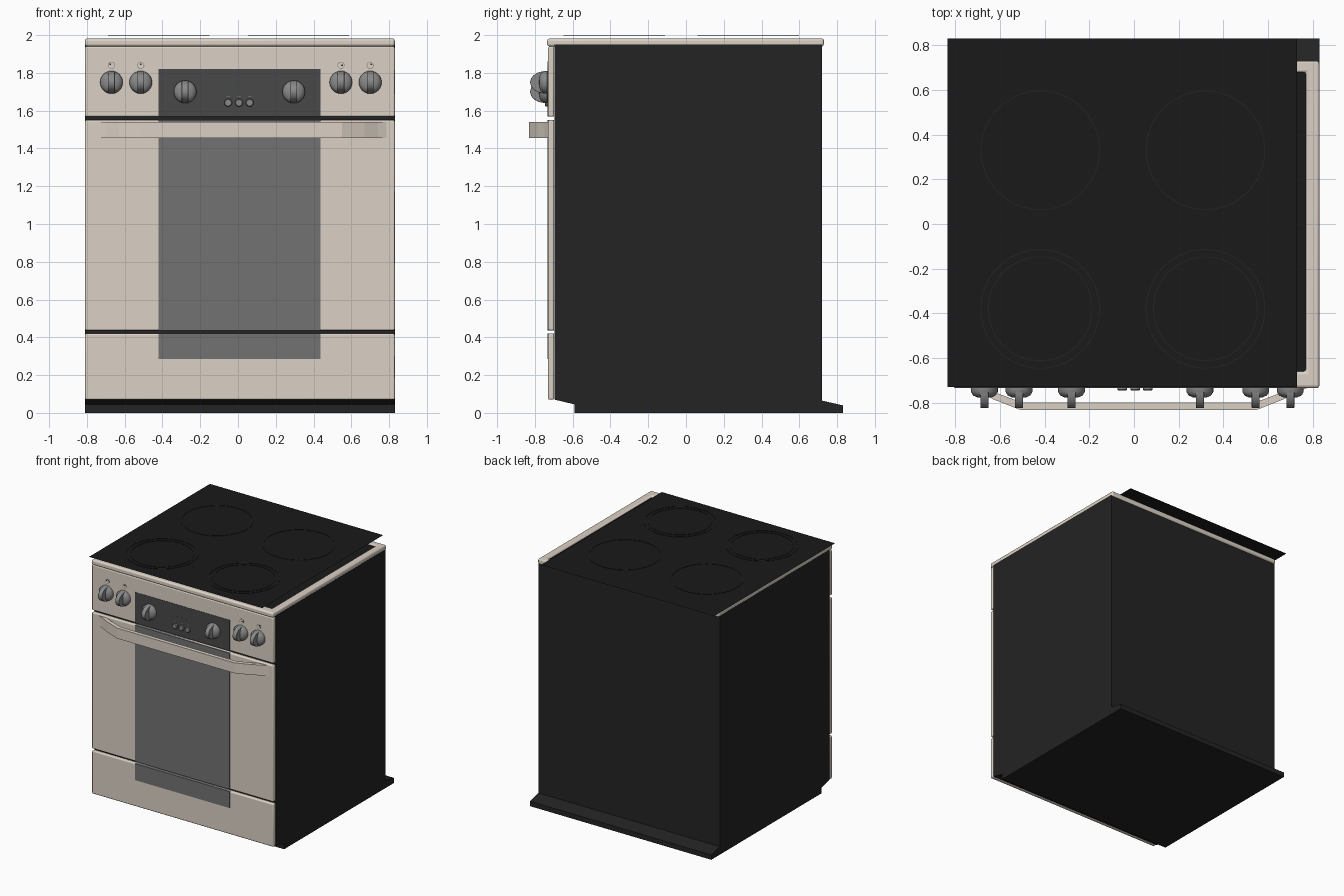
import bpy, bmesh, math
from mathutils import Vector

if "Cube" in bpy.data.objects:
    bpy.data.objects.remove(bpy.data.objects["Cube"])

XL, XR = -0.81, 0.83          # cabinet sides


def mat(name, c):
    m = bpy.data.materials.new(name)
    m.diffuse_color = (*c, 1)
    m.use_nodes = True
    m.node_tree.nodes["Principled BSDF"].inputs["Base Color"].default_value = m.diffuse_color
    return m


CREAM = mat("cream_enamel", (0.71, 0.64, 0.56))
BLACK = mat("black_enamel", (0.017, 0.017, 0.017))
GLASS = mat("hob_black", (0.010, 0.010, 0.010))
RING = mat("ring_black", (0.016, 0.016, 0.016))
WINDOW = mat("window_grey", (0.17, 0.17, 0.17))
FASCIA = mat("fascia_grey", (0.065, 0.065, 0.065))
METAL = mat("knob_grey", (0.25, 0.25, 0.25))
GREEN = mat("display_green", (0.04, 0.10, 0.04))


def finish(name, bm, material, bevel=0, smooth=False):
    bmesh.ops.recalc_face_normals(bm, faces=bm.faces)
    me = bpy.data.meshes.new(name)
    bm.to_mesh(me)
    bm.free()
    ob = bpy.data.objects.new(name, me)
    bpy.context.collection.objects.link(ob)
    me.materials.append(material)
    if bevel:
        b = ob.modifiers.new("bevel", 'BEVEL')
        b.width, b.segments = bevel, 3
    if smooth or bevel:
        bpy.ops.object.select_all(action='DESELECT')
        ob.select_set(True)
        bpy.context.view_layer.objects.active = ob
        bpy.ops.object.shade_smooth_by_angle(angle=math.radians(35))
    return ob


def prism(name, pts, offset, material, bevel=0, smooth=False):
    """Extrude a closed 3D outline along an offset vector."""
    bm = bmesh.new()
    f = bm.faces.new([bm.verts.new(p) for p in pts])
    r = bmesh.ops.extrude_face_region(bm, geom=[f])
    vs = [v for v in r["geom"] if isinstance(v, bmesh.types.BMVert)]
    bmesh.ops.translate(bm, verts=vs, vec=Vector(offset))
    return finish(name, bm, material, bevel, smooth)


def box(name, x, y, z, material, bevel=0):
    pts = [(x[0], y[0], z[0]), (x[1], y[0], z[0]), (x[1], y[1], z[0]), (x[0], y[1], z[0])]
    return prism(name, pts, (0, 0, z[1] - z[0]), material, bevel)


def lathe(name, profile, cx, cz, material, n=32):
    """Revolve (radius, y) points round a front-to-back axis and cap the front."""
    bm = bmesh.new()
    rings = [[bm.verts.new((cx + r * math.cos(i * math.tau / n), y,
                            cz + r * math.sin(i * math.tau / n))) for i in range(n)]
             for r, y in profile]
    for a, b in zip(rings, rings[1:]):
        for i in range(n):
            j = (i + 1) % n
            bm.faces.new((a[i], a[j], b[j], b[i]))
    bm.faces.new(rings[-1])
    return finish(name, bm, material, smooth=True)


def annulus(name, cx, cy, r0, r1, z, h, material, n=64):
    bm = bmesh.new()
    loops = [[bm.verts.new((cx + r * math.cos(i * math.tau / n),
                            cy + r * math.sin(i * math.tau / n), zz)) for i in range(n)]
             for r, zz in ((r0, z), (r0, z + h), (r1, z + h), (r1, z))]
    for a, b in zip(loops, loops[1:]):
        for i in range(n):
            j = (i + 1) % n
            bm.faces.new((a[i], a[j], b[j], b[i]))
    return finish(name, bm, material)


# cabinet with recessed toe and projecting rear foot
side = [(-0.59, 0), (0.83, 0), (0.83, 0.04), (0.72, 0.065), (0.72, 1.95),
        (-0.695, 1.95), (-0.695, 0.07), (-0.59, 0.045)]
prism("cabinet", [(XL, y, z) for y, z in side], (XR - XL, 0, 0), BLACK)

# front panels
for name, z in (("drawer_front", (0.07, 0.42)), ("door_front", (0.437, 1.55)),
                ("control_panel", (1.568, 1.94))):
    box(name, (XL, XR), (-0.73, -0.698), z, CREAM, 0.008)

# dark glass inlays, split at the panel gaps
for name, z, m in (("drawer_inlay", (0.285, 0.42), WINDOW), ("oven_window", (0.437, 1.55), WINDOW),
                   ("control_fascia", (1.568, 1.82), FASCIA)):
    box(name, (-0.42, 0.437), (-0.732, -0.70), z, m)

# hob surround: rim with a sunken dark tray
bm = bmesh.new()
outer = [(XL, -0.735), (XR, -0.735), (XR, 0.73), (XL, 0.73)]
inner = [(-0.75, -0.66), (0.77, -0.66), (0.77, 0.68), (-0.75, 0.68)]
loops = [[bm.verts.new((x, y, z)) for x, y in o]
         for o, z in ((outer, 1.94), (outer, 1.982), (inner, 1.982), (inner, 1.94))]
for k in range(4):
    a, b = loops[k], loops[(k + 1) % 4]
    for i in range(4):
        j = (i + 1) % 4
        bm.faces.new((a[i], a[j], b[j], b[i]))
finish("hob_rim", bm, CREAM, 0.012)
box("hob_tray", (-0.755, 0.775), (-0.665, 0.685), (1.945, 1.968), GLASS)

# floating glass sheet, offset to the back left
bm = bmesh.new()
bm.faces.new([bm.verts.new(p) for p in ((-0.835, -0.73, 1.996), (0.73, -0.73, 1.996),
                                        (0.73, 0.83, 1.996), (-0.835, 0.83, 1.996))])
finish("hob_glass", bm, GLASS)

# cooking zones
for sx, cx in (("left", -0.42), ("right", 0.32)):
    annulus(f"rear_{sx}_zone", cx, 0.33, 0.263, 0.268, 1.997, 0.003, RING)
    for k, r in enumerate((0.268, 0.235)):
        annulus(f"front_{sx}_zone_{k + 1}", cx, -0.38, r - 0.005, r, 1.997, 0.003, RING)

# bowed door handle
front = [(-0.75, -0.728), (-0.70, -0.748), (-0.63, -0.785), (-0.51, -0.832),
         (0.55, -0.832), (0.67, -0.785), (0.74, -0.748), (0.79, -0.728)]
back = [(0.79, -0.70), (0.73, -0.722), (0.66, -0.755), (0.54, -0.80),
        (-0.50, -0.80), (-0.62, -0.755), (-0.69, -0.722), (-0.75, -0.70)]
prism("door_handle", [(x, y, 1.455) for x, y in front + back], (0, 0, 0.085), CREAM)

# knobs: dished base with a rounded grip blade
knobs = [(-0.67, 1.75), (-0.515, 1.75), (-0.28, 1.70), (0.295, 1.70), (0.545, 1.75), (0.70, 1.75)]
for k, (x, z) in enumerate(knobs):
    lathe(f"knob_base_{k + 1}", [(0.05, -0.728), (0.06, -0.735), (0.06, -0.752), (0.05, -0.768),
                                 (0.032, -0.776), (0.01, -0.778)], x, z, METAL)
    arc = [(0.059 * math.cos(t * math.pi / 16), -0.745 - 0.08 * math.sin(t * math.pi / 16))
           for t in range(17)]
    prism(f"knob_grip_{k + 1}", [(x - 0.018, y, z + dz) for dz, y in arc], (0.036, 0, 0),
          METAL, 0.004)

# zone indicators above the outer knobs
for k, (x, dx, dz) in enumerate(((-0.67, -0.006, 0.006), (-0.515, 0, 0.006),
                                 (0.545, 0.006, 0), (0.70, 0.006, 0.006))):
    lathe(f"indicator_ring_{k + 1}", [(0.019, -0.729), (0.019, -0.732)], x, 1.84, METAL, 24)
    lathe(f"indicator_face_{k + 1}", [(0.016, -0.729), (0.016, -0.733)], x, 1.84, CREAM, 24)
    lathe(f"indicator_dot_{k + 1}", [(0.005, -0.73), (0.005, -0.734)], x + dx, 1.84 + dz, BLACK, 12)

# clock buttons with small marks above
for k, x in enumerate((-0.052, 0.005, 0.062)):
    lathe(f"clock_button_{k + 1}", [(0.021, -0.73), (0.021, -0.742), (0.017, -0.746)],
          x, 1.642, METAL, 24)
    box(f"button_mark_{k + 1}", (x - 0.01, x + 0.01), (-0.733, -0.731), (1.674, 1.678), METAL)
    box(f"display_segment_{k + 1}", (x - 0.012, x + 0.012), (-0.733, -0.731), (1.715, 1.72), GREEN)
